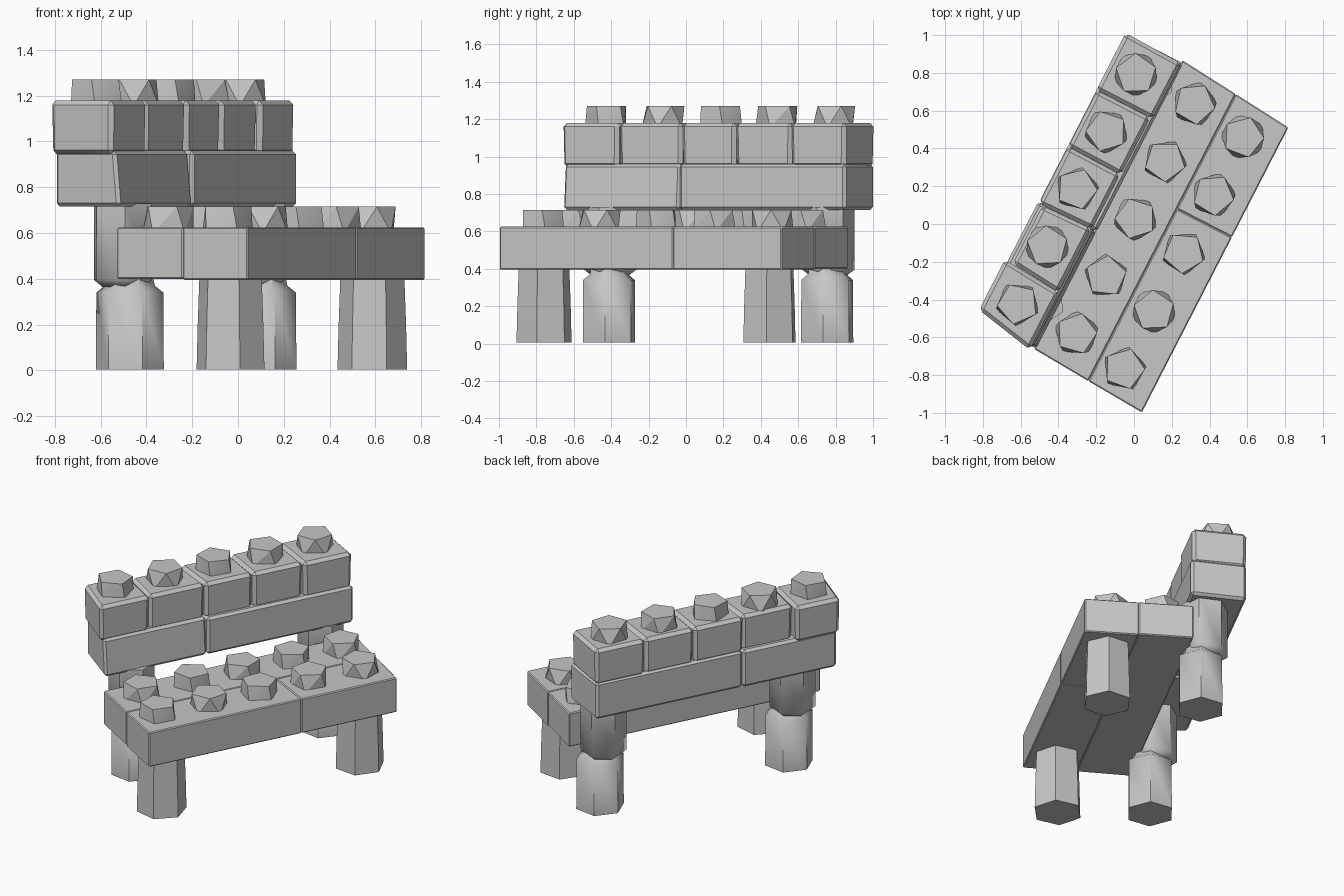
import bpy, bmesh, math, random
from mathutils import Vector

if "Cube" in bpy.data.objects:
    bpy.data.objects.remove(bpy.data.objects["Cube"])

random.seed(4)
ANGLE = math.atan2(0.889, 0.457)
U = Vector((math.cos(ANGLE), math.sin(ANGLE), 0))    # along the bench
V = Vector((math.sin(ANGLE), -math.cos(ANGLE), 0))   # towards the sitter

stone = bpy.data.materials.new("stone_grey")
stone.diffuse_color = (0.57, 0.57, 0.57, 1)
stone.use_nodes = True
stone.node_tree.nodes["Principled BSDF"].inputs["Base Color"].default_value = stone.diffuse_color


def place(u, v, z):
    return U * u + V * v + Vector((0, 0, z))


def finish(name, bm, angle=32, bevel=0.0):
    bmesh.ops.recalc_face_normals(bm, faces=bm.faces)
    if bevel:
        bmesh.ops.bevel(bm, geom=bm.edges[:], offset=bevel, segments=1,
                        profile=0.5, affect='EDGES')
    mesh = bpy.data.meshes.new(name)
    bm.to_mesh(mesh)
    bm.free()
    mesh.materials.append(stone)
    mesh.shade_smooth()
    mesh.set_sharp_from_angle(angle=math.radians(angle))
    obj = bpy.data.objects.new(name, mesh)
    bpy.context.collection.objects.link(obj)
    return obj


def loft(name, rings, angle=32, bevel=0.0):
    """Skin a stack of rings (equal point counts) and cap both ends."""
    bm = bmesh.new()
    loops = [[bm.verts.new(p) for p in ring] for ring in rings]
    n = len(loops[0])
    for a, b in zip(loops, loops[1:]):
        for i in range(n):
            j = (i + 1) % n
            bm.faces.new((a[i], a[j], b[j], b[i]))
    bm.faces.new(loops[0][::-1])
    bm.faces.new(loops[-1])
    return finish(name, bm, angle, bevel)


def block(name, low, high, v0, v1, z0, z1, pinch=0.0, lean=0.0, bevel=0.014):
    """Brick between two ends; each end gives u at its back and front.
    pinch narrows the foot, lean pushes the foot of the front face forward."""
    plan = [(low[0], v0), (low[1], v1), (high[1], v1), (high[0], v0)]
    cu = sum(p[0] for p in plan) / 4
    cv = (v0 + v1) / 2

    def foot(p):
        front = p[1] > cv
        return (p[0] - math.copysign(pinch, p[0] - cu),
                p[1] + (lean - pinch if front else pinch))
    return loft(name, [[place(*foot(p), z0) for p in plan],
                       [place(*p, z1) for p in plan]], bevel=bevel)


def column(name, u, v, levels, sides=6, turn=0.0):
    """Faceted pillar through (height, radius) levels."""
    rings = []
    for z, r in levels:
        rings.append([place(u + r * math.cos(turn + i * math.tau / sides),
                            v + r * math.sin(turn + i * math.tau / sides), z)
                      for i in range(sides)])
    return loft(name, rings, angle=50)


def stud(name, u, v, z):
    """Five-sided knob, its top twisted a little against its foot."""
    turn = random.uniform(0, math.tau)
    twist = random.choice((0.15, 0.3, 0.6))
    bm = bmesh.new()
    rings = []
    for h, r, t in ((z - 0.02, 0.118, turn), (z + 0.095, 0.11, turn + twist)):
        rings.append([bm.verts.new(place(u + r * math.cos(t + i * math.tau / 5),
                                         v + r * math.sin(t + i * math.tau / 5), h))
                      for i in range(5)])
    a, b = rings
    for i in range(5):
        j = (i + 1) % 5
        bm.faces.new((a[i], a[j], b[i]))
        bm.faces.new((a[j], b[j], b[i]))
    bm.faces.new(a[::-1])
    bm.faces.new(b)
    finish(name, bm, 20)


# Seat: one long brick behind, two bricks in front, fitted closely
block("seat_back_brick", (-0.83, -0.85), (0.888, 0.858), -0.168, 0.165, 0.40, 0.625, bevel=0.006)
block("seat_front_long_brick", (-0.85, -0.868), (0.175, 0.175), 0.165, 0.493, 0.395, 0.625, bevel=0.006)
block("seat_front_short_brick", (0.175, 0.175), (0.858, 0.828), 0.165, 0.493, 0.395, 0.625, bevel=0.006)

# Backrest: two long bricks below, five short bricks above
block("backrest_lower_left", (-0.765, -0.825), (-0.125, -0.125), -0.505, -0.18, 0.715, 0.96,
      lean=0.022, bevel=0.016)
block("backrest_lower_right", (-0.125, -0.125), (0.875, 0.875), -0.50, -0.157, 0.715, 0.96, bevel=0.016)
seams = [(-0.78, -0.845), (-0.48, -0.505), (-0.135, -0.125), (0.205, 0.2),
         (0.54, 0.54), (0.88, 0.87)]
backs = [-0.522, -0.475, -0.497, -0.497, -0.502]
fronts = [-0.185, -0.19, -0.185, -0.18, -0.165]
for i in range(5):
    block(f"backrest_upper_{i + 1}", seams[i], seams[i + 1], backs[i], fronts[i],
          0.942, 1.18, pinch=0.004, bevel=0.02)

# Studs on the seat and along the top of the backrest
for i in range(5):
    step = i * 0.342
    stud(f"backrest_stud_{i + 1}", -0.657 + step, -0.354, 1.175)
    stud(f"seat_back_stud_{i + 1}", -0.655 + step, -0.006, 0.62)
    stud(f"seat_front_stud_{i + 1}", -0.705 + step * 1.008, 0.304, 0.62)

# Front legs
for side, u, turn in (("left", -0.69, 0.3), ("right", 0.665, 0.15)):
    column(f"front_leg_{side}", u, 0.318,
           [(0.005, 0.153), (0.2, 0.148), (0.42, 0.14)], turn=turn)

# Back legs with a narrow neck, and the posts above that carry the backrest
for side, u, v in (("left", -0.582, -0.232), ("right", 0.72, -0.25)):
    column(f"back_leg_{side}", u, v,
           [(0.005, 0.15), (0.34, 0.148), (0.37, 0.11), (0.42, 0.10)], turn=0.2)
    column(f"back_post_{side}", u - 0.008, v - 0.03,
           [(0.365, 0.10), (0.395, 0.14), (0.73, 0.14)], turn=0.5)
